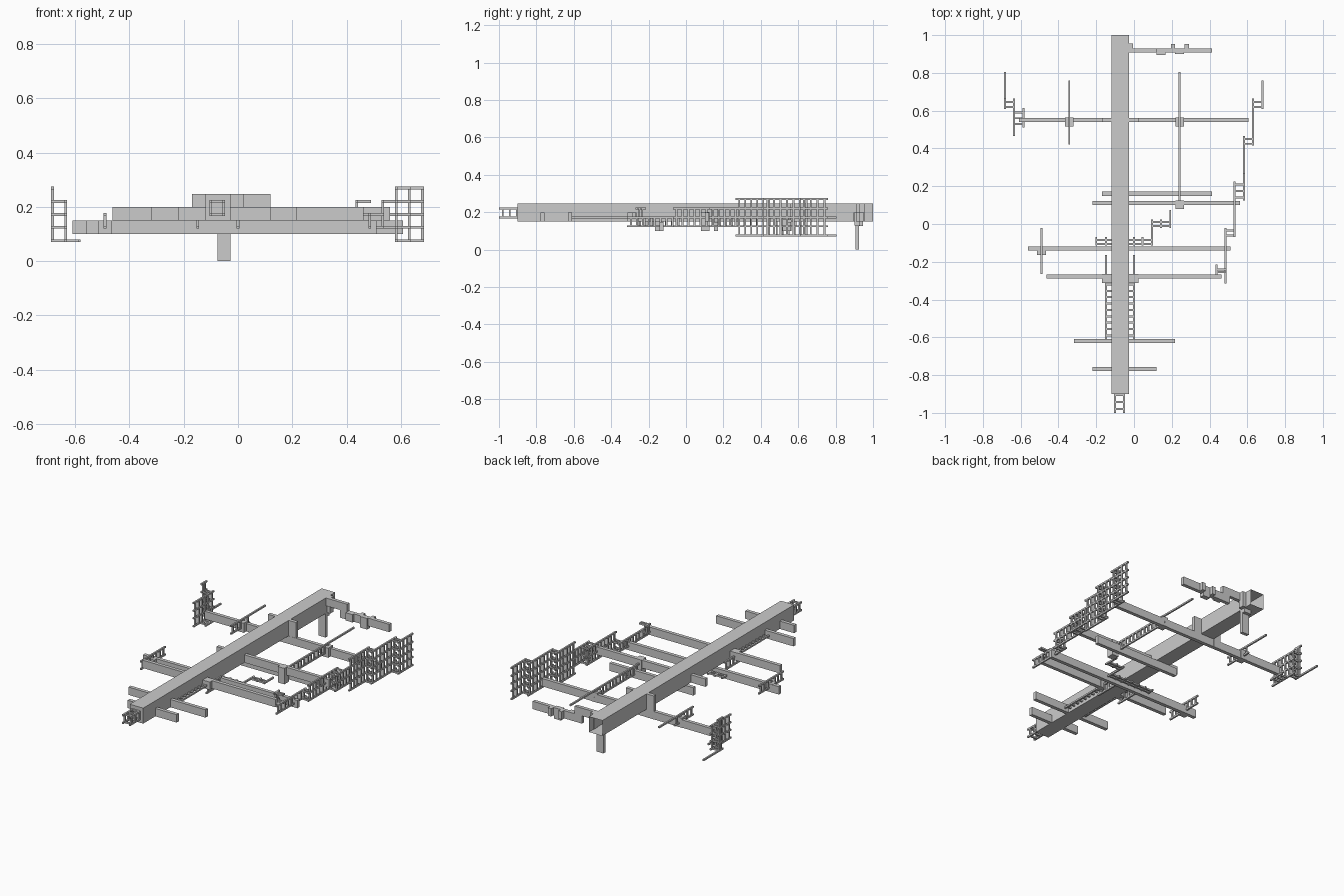
import bpy, bmesh

R = 0.005        # half thickness of truss rods
PITCH = 0.0325   # rung spacing along y


def add_box(bm, x0, x1, y0, y1, z0, z1):
    res = bmesh.ops.create_cube(bm, size=1)
    for v in res["verts"]:
        v.co.x = x0 if v.co.x < 0 else x1
        v.co.y = y0 if v.co.y < 0 else y1
        v.co.z = z0 if v.co.z < 0 else z1


def finish(name, bm):
    me = bpy.data.meshes.new(name)
    bm.to_mesh(me)
    bm.free()
    ob = bpy.data.objects.new(name, me)
    bpy.context.collection.objects.link(ob)
    return ob


def boxes(name, items):
    bm = bmesh.new()
    for it in items:
        add_box(bm, *it)
    return finish(name, bm)


def rod(bm, a, b):
    lo = [min(p, q) - R for p, q in zip(a, b)]
    hi = [max(p, q) + R for p, q in zip(a, b)]
    add_box(bm, lo[0], hi[0], lo[1], hi[1], lo[2], hi[2])


def truss(name, xs, zs, y0, y1, link=None):
    """Rails along y at every x and z, with upright rungs;
    link=(xa, xb, ya, yb) adds cross rungs to a neighbouring panel."""
    bm = bmesh.new()
    for x in xs:
        for z in zs:
            rod(bm, (x, y0, z), (x, y1, z))
    n = max(1, round((y1 - y0 - 0.03) / PITCH))
    for i in range(n + 1):
        y = y0 + 0.015 + (y1 - y0 - 0.03) * i / n
        for x in xs:
            if len(zs) > 1:
                rod(bm, (x, y, zs[0]), (x, y, zs[-1]))
        if len(xs) > 1:
            for z in zs:
                rod(bm, (xs[0], y, z), (xs[-1], y, z))
    if link:
        xa, xb, ya, yb = link
        m = max(1, round((yb - ya) / PITCH))
        for i in range(m + 1):
            y = ya + (yb - ya) * i / m
            for z in zs:
                rod(bm, (xa, y, z), (xb, y, z))
    return finish(name, bm)


# Main spine, open at the back end
bm = bmesh.new()
add_box(bm, -0.12, -0.027, -0.9, 1.0, 0.15, 0.247)
bm.faces.ensure_lookup_table()
back = [f for f in bm.faces if f.calc_center_median().y > 0.99]
bmesh.ops.delete(bm, geom=back, context="FACES_ONLY")
bm.normal_update()
finish("main_spine", bm)

# Cross beams: x0, x1, y centre, z bottom
for x0, x1, y, z in [(-0.22, 0.12, -0.768, 0.15), (-0.318, 0.217, -0.62, 0.15),
                     (-0.463, 0.462, -0.278, 0.15), (-0.56, 0.51, -0.13, 0.1),
                     (-0.22, 0.56, 0.112, 0.15), (-0.17, 0.412, 0.16, 0.1),
                     (-0.61, 0.607, 0.55, 0.1)]:
    boxes("cross_beam", [(x0, x1, y - 0.011, y + 0.011, z, z + 0.049)])

# Brackets joining beams to the spine
for x in (-0.17, -0.027):
    boxes("beam_bracket", [(x, x + 0.05, 0.54, 0.562, 0.1, 0.247),
                           (x, x + 0.05, -0.312, -0.265, 0.15, 0.199)])

# Clamp blocks under the ladders
boxes("clamp_blocks", [(-0.365, -0.32, 0.515, 0.563, 0.1, 0.16),
                       (0.22, 0.265, 0.515, 0.563, 0.1, 0.16),
                       (0.22, 0.265, 0.08, 0.125, 0.1, 0.2),
                       (-0.513, -0.465, -0.165, -0.12, 0.1, 0.15)])

# Rear arm with small stepped blocks, and hanging post
boxes("rear_arm", [(-0.03, 0.12, 0.908, 0.93, 0.198, 0.247),
                   (0.07, 0.412, 0.908, 0.93, 0.15, 0.199),
                   (-0.03, -0.005, 0.92, 0.955, 0.15, 0.247),
                   (0.12, 0.168, 0.895, 0.92, 0.15, 0.199),
                   (0.195, 0.217, 0.92, 0.952, 0.15, 0.199),
                   (0.217, 0.265, 0.9, 0.93, 0.13, 0.199),
                   (0.268, 0.29, 0.92, 0.952, 0.15, 0.199)])
boxes("rear_post", [(-0.075, -0.027, 0.905, 0.925, 0.0, 0.15),
                    (-0.075, -0.027, 0.925, 0.945, 0.125, 0.15)])

# Nose truss
truss("nose_truss", [-0.1, -0.052], [0.172, 0.22], -0.995, -0.89)

low = [0.125, 0.172]
mid = [0.125, 0.172, 0.22]
tall = [0.075, 0.125, 0.172, 0.22, 0.27]

# Stepped lattice wall on the right
truss("right_wall_start", [0.437], [0.172, 0.22], -0.265, -0.22, (0.437, 0.485, -0.255, -0.24))
truss("right_wall_1", [0.485], low, -0.31, -0.025, (0.485, 0.533, -0.06, -0.035))
truss("right_wall_2", [0.533], mid, -0.065, 0.22, (0.533, 0.583, 0.14, 0.21))
truss("right_wall_3_low", [0.583], mid, 0.13, 0.28)
truss("right_wall_3", [0.583], tall, 0.27, 0.46, (0.583, 0.631, 0.425, 0.45))
truss("right_wall_4", [0.631], tall, 0.42, 0.66, (0.631, 0.68, 0.62, 0.645))
truss("right_wall_5", [0.68], tall, 0.615, 0.755)

# Lattice tower on the left
truss("left_tower_outer", [-0.683], tall, 0.615, 0.66)
truss("left_tower_rail", [-0.683], [0.075], 0.615, 0.8)
truss("left_tower_mid", [-0.635], tall[:4], 0.47, 0.66, (-0.683, -0.635, 0.62, 0.645))
truss("left_tower_inner", [-0.585], [0.075], 0.515, 0.61, (-0.635, -0.585, 0.53, 0.59))

# Ladders carried along the spine
for x, xin in ((-0.148, -0.1), (0.0, -0.05)):
    truss("spine_ladder", [x], [0.172], -0.6, -0.17)
    truss("spine_ladder_rungs", [x, xin], [0.172], -0.605, -0.305)
    truss("spine_ladder_lower", [x], low, -0.31, -0.17)

# Free ladders on the cross beams
truss("right_ladder", [0.24], low, 0.1, 0.56)
truss("right_ladder_rail", [0.24], [0.172], 0.55, 0.8)
truss("left_ladder", [-0.343], low, 0.425, 0.6)
truss("left_ladder_rail", [-0.343], [0.172], 0.55, 0.755)
truss("side_ladder", [-0.49], low, -0.26, -0.025)

# Zigzag walkway stepping out under the spine
steps = [(-0.2, -0.11, -0.075), (-0.148, -0.11, -0.075), (-0.1, -0.11, -0.075),
         (-0.05, -0.11, -0.075), (0.0, -0.11, -0.075), (0.045, -0.11, -0.075),
         (0.095, -0.11, 0.02), (0.143, -0.015, 0.02), (0.192, -0.015, 0.07)]
for i, (x, y0, y1) in enumerate(steps):
    nxt = steps[i + 1] if i + 1 < len(steps) else None
    link = None
    if nxt:
        ya = max(y0, nxt[1])
        link = (x, nxt[0], ya + 0.005, ya + 0.025)
    truss("walkway_step", [x], [0.125], y0, y1, link)
